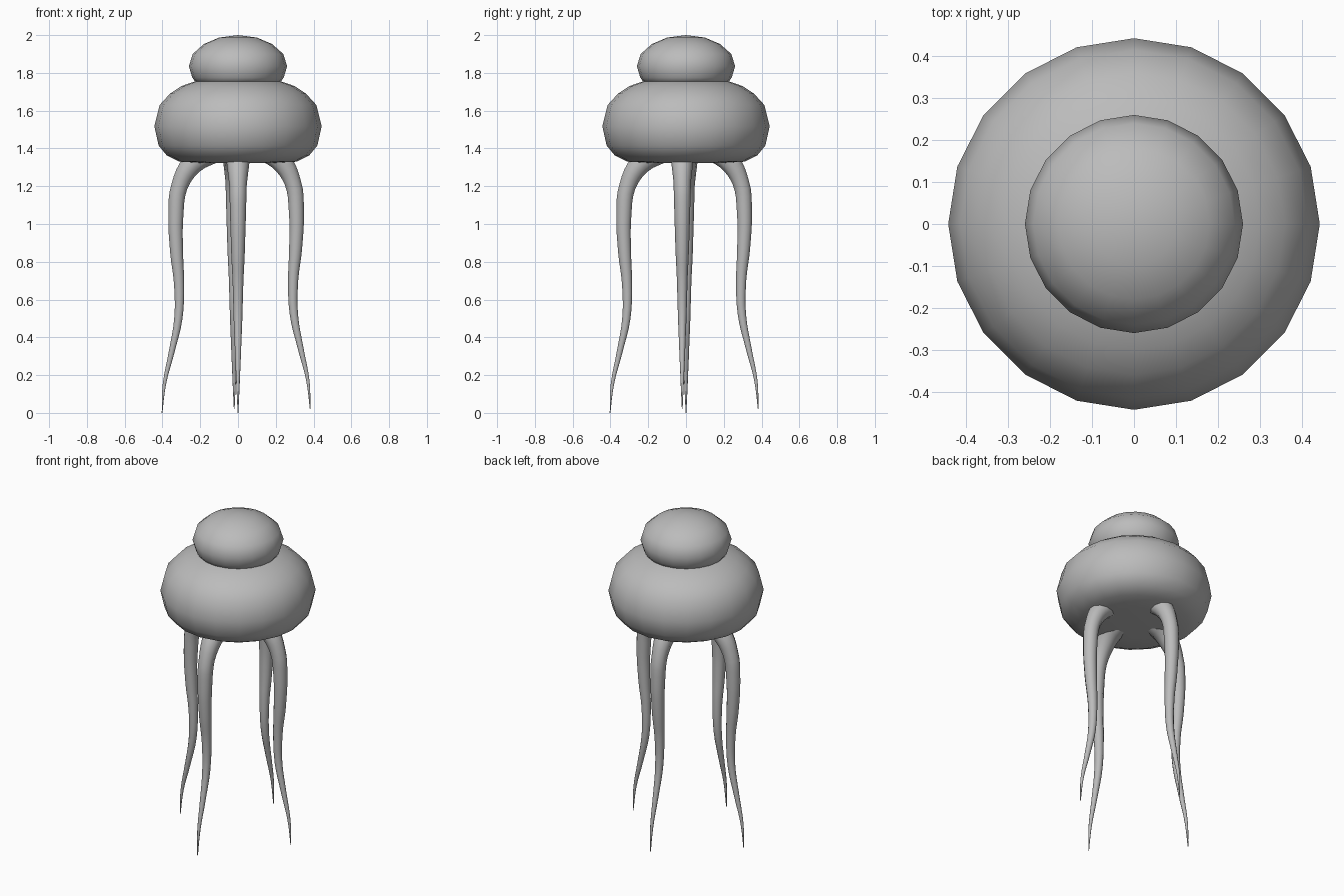
import bpy
import bmesh
from math import pi
from mathutils import Matrix, Vector

cube = bpy.data.objects.get("Cube")
if cube:
    bpy.data.objects.remove(cube, do_unlink=True)

grey = bpy.data.materials.new("plain grey")
grey.use_nodes = True
grey.diffuse_color = (0.5, 0.5, 0.5, 1)
grey.node_tree.nodes["Principled BSDF"].inputs["Base Color"].default_value = (0.5, 0.5, 0.5, 1)


def lathe(name, profile, sides=20):
    """Turn a (radius, height) profile around the z axis."""
    bm = bmesh.new()
    verts = [bm.verts.new((r, 0, z)) for r, z in profile]
    edges = [bm.edges.new(pair) for pair in zip(verts, verts[1:])]
    bmesh.ops.spin(bm, geom=verts + edges, axis=(0, 0, 1), cent=(0, 0, 0),
                   angle=2 * pi, steps=sides, use_duplicate=False)
    bmesh.ops.remove_doubles(bm, verts=bm.verts, dist=0.0005)
    bmesh.ops.recalc_face_normals(bm, faces=bm.faces)
    for face in bm.faces:
        face.smooth = True
    mesh = bpy.data.meshes.new(name)
    bm.to_mesh(mesh)
    bm.free()
    mesh.materials.append(grey)
    obj = bpy.data.objects.new(name, mesh)
    bpy.context.collection.objects.link(obj)
    return obj


def tentacle(name, path, turn, offset):
    """Tapered tube along (outward, height, radius) points, turned about z."""
    curve = bpy.data.curves.new(name, "CURVE")
    curve.dimensions = "3D"
    curve.bevel_depth = 1
    curve.bevel_resolution = 3
    curve.resolution_u = 4
    curve.use_fill_caps = True
    spline = curve.splines.new("BEZIER")
    spline.bezier_points.add(len(path) - 1)
    place = Matrix.Translation(offset) @ Matrix.Rotation(turn, 4, "Z")
    for point, (out, z, radius) in zip(spline.bezier_points, path):
        point.co = place @ Vector((out, 0, z))
        point.radius = radius
        point.handle_left_type = point.handle_right_type = "AUTO"
    curve.materials.append(grey)
    obj = bpy.data.objects.new(name, curve)
    bpy.context.collection.objects.link(obj)
    bpy.ops.object.select_all(action="DESELECT")
    obj.select_set(True)
    bpy.context.view_layer.objects.active = obj
    bpy.ops.object.convert(target="MESH")
    bpy.ops.object.shade_smooth()


# Wide lower bell with a flat underside
lathe("lower_bell", [(0, 1.322), (0.18, 1.322), (0.31, 1.33), (0.377, 1.363), (0.42, 1.415),
                     (0.443, 1.517), (0.415, 1.63), (0.36, 1.69), (0.30, 1.73),
                     (0.20, 1.765), (0, 1.775)])

# Small cap on top
lathe("upper_cap", [(0, 1.74), (0.22, 1.745), (0.242, 1.775), (0.26, 1.835), (0.24, 1.90),
                    (0.18, 1.953), (0.10, 1.987), (0, 2.0)])

# Four trailing tentacles
path = [(0.12, 1.40, 0.075), (0.24, 1.32, 0.06), (0.31, 1.20, 0.046), (0.329, 1.05, 0.042),
        (0.325, 0.85, 0.036), (0.312, 0.68, 0.028), (0.316, 0.50, 0.023), (0.352, 0.32, 0.016),
        (0.39, 0.15, 0.009), (0.402, 0, 0.002)]
for name, turn, offset in [("right_tentacle", pi, (0, 0, 0)),
                           ("front_tentacle", -pi / 2, (0, 0, 0)),
                           ("left_tentacle", 0, (-0.02, -0.02, 0.02)),
                           ("back_tentacle", pi / 2, (-0.02, -0.02, 0.02))]:
    tentacle(name, path, turn, offset)
